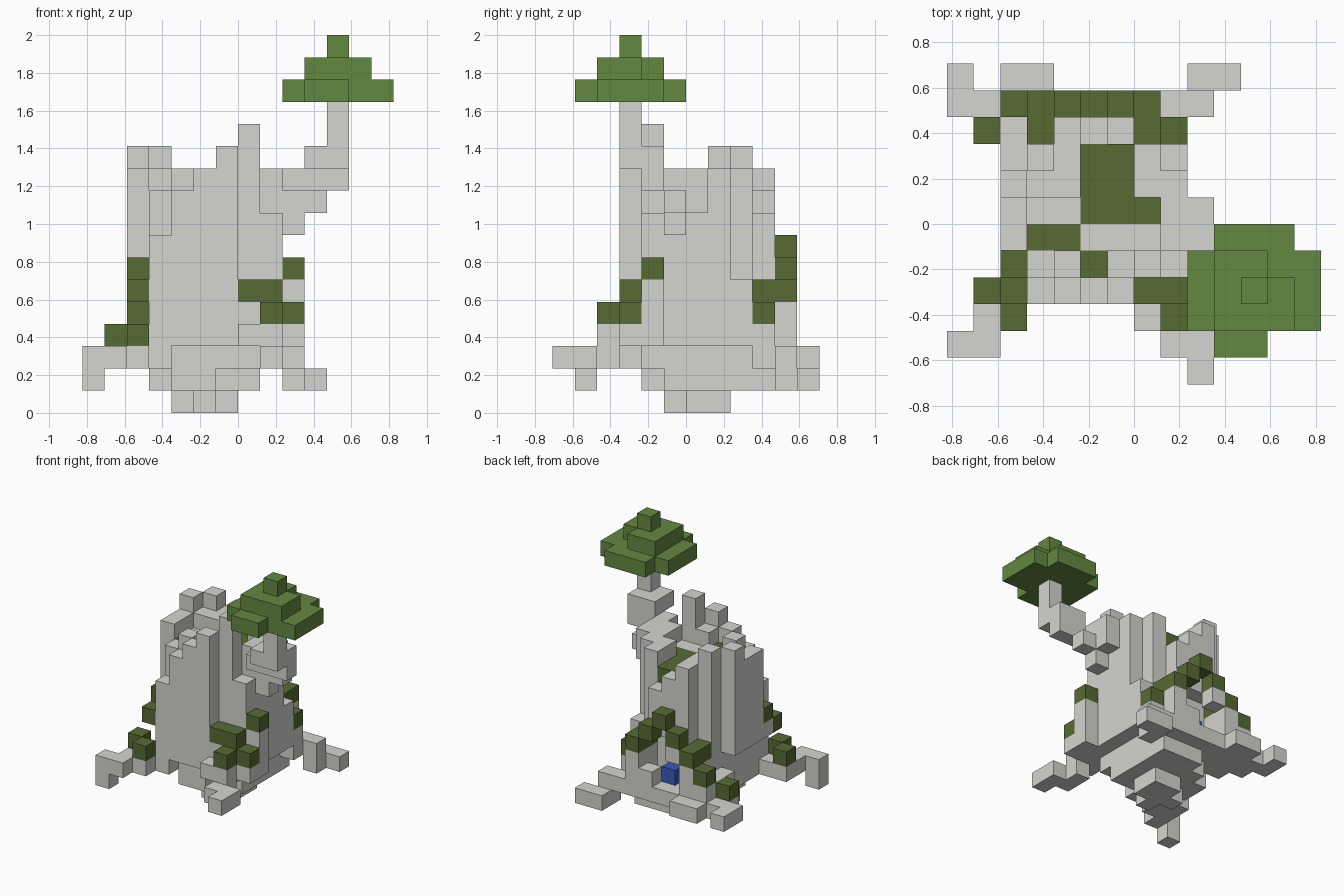
import bpy
import bmesh
from mathutils import Vector

cube = bpy.data.objects.get("Cube")
if cube:
    bpy.data.objects.remove(cube)

CELL = 2 / 17
ORIGIN = Vector((-7 * CELL, -6 * CELL, 0))


def material(name, colour):
    mat = bpy.data.materials.new(name)
    mat.use_nodes = True
    mat.diffuse_color = (*colour, 1)
    bsdf = mat.node_tree.nodes["Principled BSDF"]
    bsdf.inputs["Base Color"].default_value = (*colour, 1)
    bsdf.inputs["Roughness"].default_value = 0.9
    return mat


stone = material("stone grey", (0.66, 0.66, 0.63))
moss = material("moss green", (0.098, 0.145, 0.033))
leaf = material("leaf green", (0.125, 0.25, 0.052))
water = material("water blue", (0.04, 0.1, 0.5))

cells = {}  # grid cell -> part name


def box(part, xs, ys, zs):
    """Fill inclusive cell ranges with a part; None carves them away."""
    for x in range(xs[0], xs[-1] + 1):
        for y in range(ys[0], ys[-1] + 1):
            for z in range(zs[0], zs[-1] + 1):
                if part:
                    cells[x, y, z] = part
                else:
                    cells.pop((x, y, z), None)


# Spire columns, front row first: the letter is the height, a capital has a moss cap
PLAN = [
    "cD....dE.",
    "DFhjklFFE",
    ".GjkJkmiG",
    ".kJJjjjk.",
    ".kjjJJJk.",
    ".lkkJJkk.",
    ".dlkJJkf.",
    "DdFkjiFE.",
    "cEFGHGFcc",
]
for y, row in enumerate(PLAN, start=2):
    for x, letter in enumerate(row, start=1):
        if letter == ".":
            continue
        top = ord(letter.lower()) - ord("a")
        box("rock_spire", [x], [y], (2, top))
        if letter.isupper():
            box("moss_caps", [x], [y], [top])

# Overhangs on the right flank, the front and the left flank
box(None, [2], (4, 7), (2, 4))
box(None, [2], [3], (3, 4))
box(None, (4, 7), (2, 3), [2])
box(None, (8, 9), (3, 8), [2])

# Cave at the back
box(None, (4, 6), [9], (3, 5))
box(None, [4], [10], (3, 4))
box(None, [5], [10], (3, 6))
box(None, [6], [10], (4, 5))

# Rough stepped underside
box("rock_spire", (4, 7), (5, 8), [1])
box("rock_spire", (4, 5), [4], [1])
box("rock_spire", [3], (6, 7), [1])
box("rock_spire", (5, 7), [9], [1])
box("rock_spire", (4, 6), [6], [0])
box("rock_spire", (5, 6), [7], [0])
box("rock_spire", [5], [5], [0])

# Four root-like feet
box("rock_foot", (0, 1), [1], [2])
box("rock_foot", [0], [1], [1])
box("rock_foot", (8, 9), [1], [2])
box("rock_foot", [9], [0], [2])
box("rock_foot", [0], (10, 11), [2])
box("rock_foot", (2, 3), [11], [2])
box("rock_foot", [9], [10], [1])
box("rock_foot", (9, 10), [11], [1])

# Spring inside the cave
box("spring_water", [5], [9], [3])

# Ledge reaching out to the tree, then the trunk
box("stone_ledge", [9], [5], [8])
box("stone_ledge", (8, 9), (5, 6), (9, 10))
box("stone_ledge", [10], [5], [9])
box("stone_ledge", (9, 11), [4], [10])
box("stone_ledge", (10, 11), (3, 4), [11])
box("tree_trunk", [11], [3], (12, 13))

# Tiered crown
box("tree_crown", (9, 13), (2, 4), [14])
box("tree_crown", (10, 12), [5], [14])
box("tree_crown", (10, 11), [1], [14])
box("tree_crown", (10, 12), (2, 3), [15])
box("tree_crown", (10, 11), [4], [15])
box("tree_crown", [11], [3], [16])


def build(part, mat):
    """Skin the exposed sides of one part's cells."""
    bm = bmesh.new()
    for cell in [c for c, name in cells.items() if name == part]:
        centre = ORIGIN + (Vector(cell) + Vector((0.5, 0.5, 0.5))) * CELL
        for axis in range(3):
            for sign in (-1, 1):
                n = Vector((0, 0, 0))
                n[axis] = sign
                if tuple(int(a + b) for a, b in zip(cell, n)) in cells:
                    continue
                u = Vector((0, 0, 0))
                u[(axis + 1) % 3] = 1
                v = n.cross(u)
                corners = [n + u + v, n - u + v, n - u - v, n + u - v]
                bm.faces.new([bm.verts.new(centre + c * CELL / 2) for c in corners])
    bmesh.ops.remove_doubles(bm, verts=bm.verts, dist=CELL / 100)
    mesh = bpy.data.meshes.new(part)
    bm.to_mesh(mesh)
    bm.free()
    mesh.materials.append(mat)
    bpy.context.collection.objects.link(bpy.data.objects.new(part, mesh))


for part in ("rock_spire", "rock_foot", "stone_ledge", "tree_trunk"):
    build(part, stone)
build("moss_caps", moss)
build("tree_crown", leaf)
build("spring_water", water)
